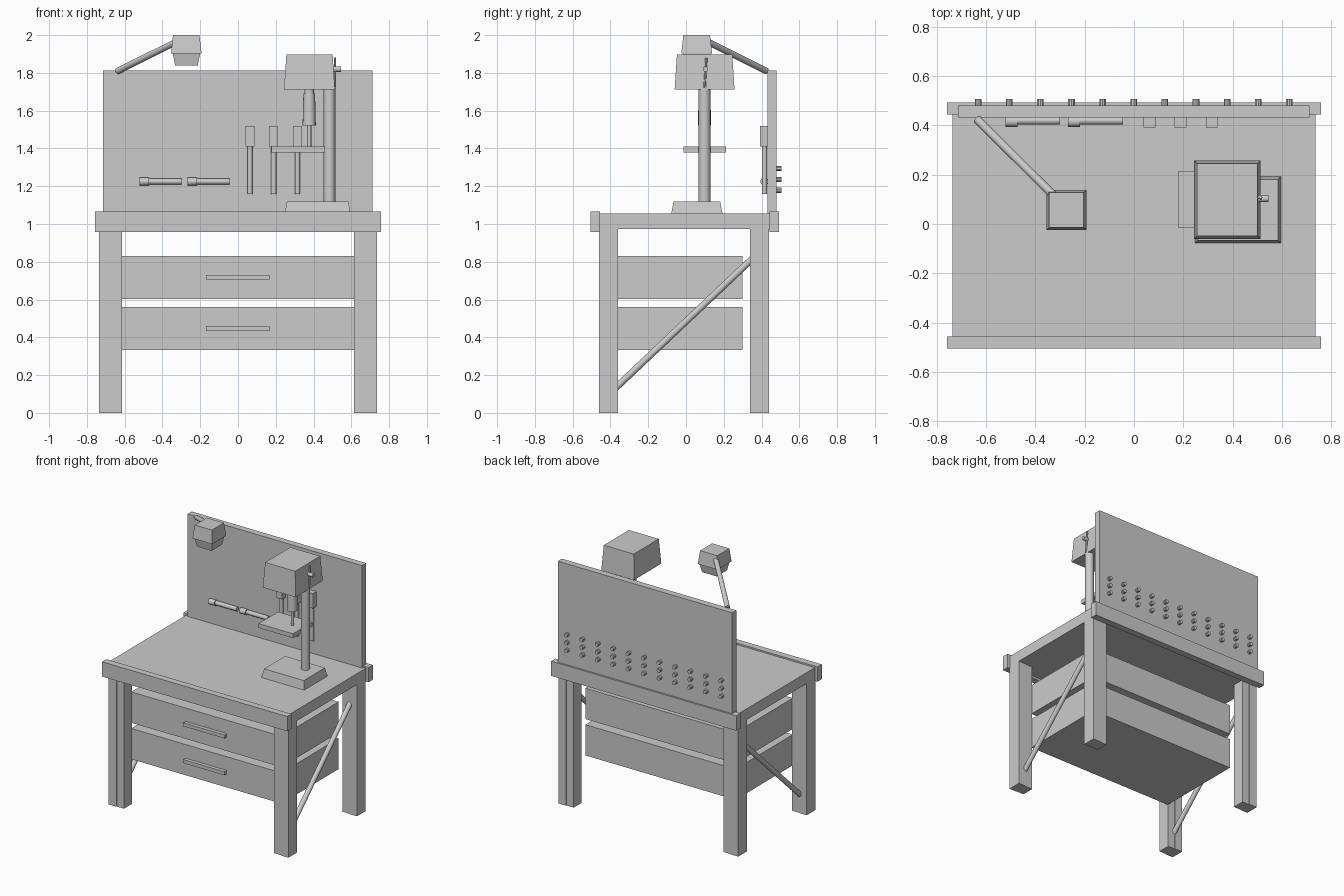
import bpy, bmesh
from mathutils import Vector

if "Cube" in bpy.data.objects:
    bpy.data.objects.remove(bpy.data.objects["Cube"])


def finish(name, bm, smooth=False):
    bmesh.ops.recalc_face_normals(bm, faces=bm.faces)
    me = bpy.data.meshes.new(name)
    bm.to_mesh(me)
    bm.free()
    ob = bpy.data.objects.new(name, me)
    bpy.context.collection.objects.link(ob)
    if smooth:
        bpy.ops.object.select_all(action='DESELECT')
        ob.select_set(True)
        bpy.context.view_layer.objects.active = ob
        bpy.ops.object.shade_smooth_by_angle()
    return ob


def box(name, x, y, z, inset=0.0):
    """Box from axis ranges; the top face is pulled in by inset (negative flares it)."""
    bm = bmesh.new()
    bmesh.ops.create_cube(bm, size=1)
    for v in bm.verts:
        top = inset if v.co.z > 0 else 0
        v.co = (x[0] + top if v.co.x < 0 else x[1] - top,
                y[0] + top if v.co.y < 0 else y[1] - top,
                z[0] if v.co.z < 0 else z[1])
    return finish(name, bm)


def rod(name, a, b, r1, r2=None, sides=16):
    """Round bar between two points."""
    a, b = Vector(a), Vector(b)
    d = b - a
    bm = bmesh.new()
    bmesh.ops.create_cone(bm, cap_ends=True, segments=sides, radius1=r1,
                          radius2=r1 if r2 is None else r2, depth=d.length)
    rot = d.to_track_quat('Z', 'Y').to_matrix()
    for v in bm.verts:
        v.co = rot @ v.co + (a + b) / 2
    return finish(name, bm, True)


# Worktop with front and back edge rails
box("worktop", (-0.735, 0.735), (-0.46, 0.45), (0.973, 1.055))
box("front_edge_rail", (-0.757, 0.757), (-0.505, -0.455), (0.957, 1.066))
box("back_edge_rail", (-0.757, 0.757), (0.443, 0.493), (0.957, 1.066))

# Legs, each made of two boards, and diagonal side braces
for s, side in ((-1, "left"), (1, "right")):
    for y0, pos in ((-0.46, "front"), (0.34, "back")):
        box(f"{pos}_{side}_leg_outer", sorted((s * 0.735, s * 0.672)),
            (y0, y0 + 0.10), (0, 0.975))
        box(f"{pos}_{side}_leg_inner", sorted((s * 0.672, s * 0.613)),
            (y0 + 0.004, y0 + 0.096), (0, 0.975))
    rod(f"{side}_brace", (s * 0.672, -0.375, 0.13), (s * 0.672, 0.355, 0.82), 0.018)

# Drawers with bar handles
for i, (z0, z1, zh) in enumerate(((0.333, 0.56, 0.446), (0.602, 0.83, 0.718))):
    box(f"drawer_{i + 1}", (-0.614, 0.614), (-0.37, 0.298), (z0, z1))
    box(f"drawer_handle_{i + 1}", (-0.17, 0.167), (-0.397, -0.365), (zh - 0.013, zh + 0.013))

# Back panel with rows of pegs
box("back_panel", (-0.714, 0.712), (0.432, 0.48), (1.05, 1.812))
for row, z in enumerate((1.178, 1.236, 1.294)):
    for col in range(11):
        x = -0.632 + col * 0.1262
        rod(f"peg_{row}_{col}", (x, 0.465, z), (x, 0.506, z), 0.014, sides=10)

# Hanging tools
for i, x in enumerate((0.063, 0.189, 0.315)):
    box(f"hanging_tool_grip_{i + 1}", (x - 0.024, x + 0.024), (0.392, 0.435), (1.41, 1.52))
    rod(f"hanging_tool_shaft_{i + 1}", (x, 0.416, 1.16), (x, 0.416, 1.415), 0.014)

# Tools lying sideways
for i, x in enumerate((-0.521, -0.267)):
    rod(f"side_tool_head_{i + 1}", (x, 0.415, 1.225), (x + 0.049, 0.415, 1.225), 0.021)
    rod(f"side_tool_shaft_{i + 1}", (x + 0.048, 0.419, 1.225), (x + 0.222, 0.419, 1.225), 0.016)

# Drill press: base, column, table, head
box("drill_base", (0.247, 0.596), (-0.078, 0.193), (1.055, 1.118), 0.012)
rod("drill_column", (0.484, 0.098, 1.11), (0.484, 0.098, 1.75), 0.031)
box("drill_table", (0.178, 0.46), (-0.014, 0.213), (1.379, 1.411))
box("drill_head", (0.244, 0.513), (-0.06, 0.257), (1.713, 1.897), 0.012)

# Chuck, bit and feed lever
rod("drill_chuck", (0.377, 0.098, 1.522), (0.377, 0.098, 1.69), 0.035, 0.031)
rod("chuck_quill", (0.377, 0.098, 1.68), (0.377, 0.098, 1.73), 0.025)
rod("drill_bit", (0.377, 0.098, 1.40), (0.377, 0.098, 1.53), 0.011)
rod("feed_hub", (0.495, 0.103, 1.82), (0.545, 0.103, 1.82), 0.014)
rod("feed_lever", (0.514, 0.098, 1.72), (0.514, 0.108, 1.88), 0.006, sides=8)

# Lamp: arm, shade and lower reflector
rod("lamp_arm", (-0.637, 0.425, 1.81), (-0.325, 0.115, 1.965), 0.017)
box("lamp_shade", (-0.355, -0.193), (-0.025, 0.138), (1.903, 2.0), 0.011)
box("lamp_reflector", (-0.333, -0.213), (-0.003, 0.117), (1.84, 1.905), -0.013)
